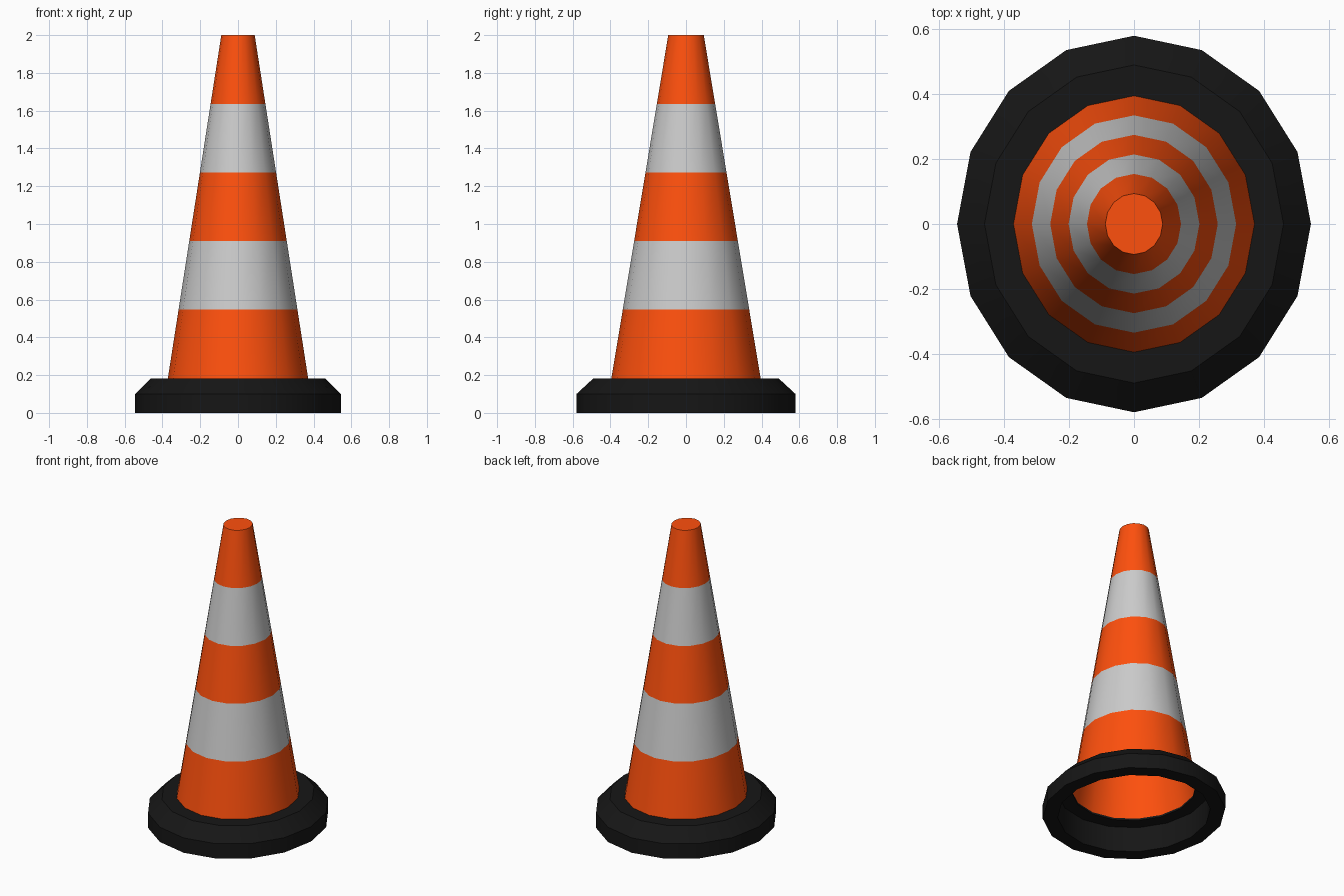
import bpy, math

if "Cube" in bpy.data.objects:
    bpy.data.objects.remove(bpy.data.objects["Cube"])

SIDES = 16
X_RATIO = 0.94  # slightly narrower in x than in y


def material(name, rgb):
    m = bpy.data.materials.new(name)
    m.diffuse_color = (*rgb, 1)
    m.use_nodes = True
    m.node_tree.nodes["Principled BSDF"].inputs["Base Color"].default_value = m.diffuse_color
    return m


def lathe(name, profile, mats, closed=False, cap_last=False, mat_of=lambda i: 0):
    """Spin a (radius, z) profile around z; profile runs upward on the outside."""
    verts = [(X_RATIO * r * math.cos(2 * math.pi * k / SIDES),
              r * math.sin(2 * math.pi * k / SIDES), z)
             for r, z in profile for k in range(SIDES)]
    faces, ids = [], []
    n = len(profile)
    for i in range(n if closed else n - 1):
        a, b = i * SIDES, ((i + 1) % n) * SIDES
        for k in range(SIDES):
            j = (k + 1) % SIDES
            faces.append((a + k, a + j, b + j, b + k))
            ids.append(mat_of(i))
    if cap_last:
        faces.append(tuple((n - 1) * SIDES + k for k in range(SIDES)))
        ids.append(0)
    me = bpy.data.meshes.new(name)
    me.from_pydata(verts, [], faces)
    for m in mats:
        me.materials.append(m)
    for p, i in zip(me.polygons, ids):
        p.material_index = i
    ob = bpy.data.objects.new(name, me)
    bpy.context.collection.objects.link(ob)
    bpy.ops.object.select_all(action='DESELECT')
    ob.select_set(True)
    bpy.context.view_layer.objects.active = ob
    bpy.ops.object.shade_smooth_by_angle(angle=math.radians(30))
    return ob


orange = material("orange", (1.0, 0.08, 0.004))
white = material("white", (0.6, 0.6, 0.6))
black = material("black", (0.008, 0.008, 0.008))

# Hollow cone with five alternating stripes and a capped tip
R0, R1, Z0, Z1, BANDS = 0.395, 0.094, 0.183, 2.0, 5
cone = [(R0 + (R1 - R0) * i / BANDS, Z0 + (Z1 - Z0) * i / BANDS)
        for i in range(BANDS + 1)]
lathe("striped_cone", cone, [orange, white], cap_last=True, mat_of=lambda i: i % 2)

# Chamfered base ring, hollow underneath with a thick rim
base = [(0.485, 0), (0.58, 0), (0.58, 0.1), (0.49, 0.183),
        (0.395, 0.183), (0.395, 0.17), (0.485, 0.17)]
lathe("base_ring", base, [black], closed=True)
